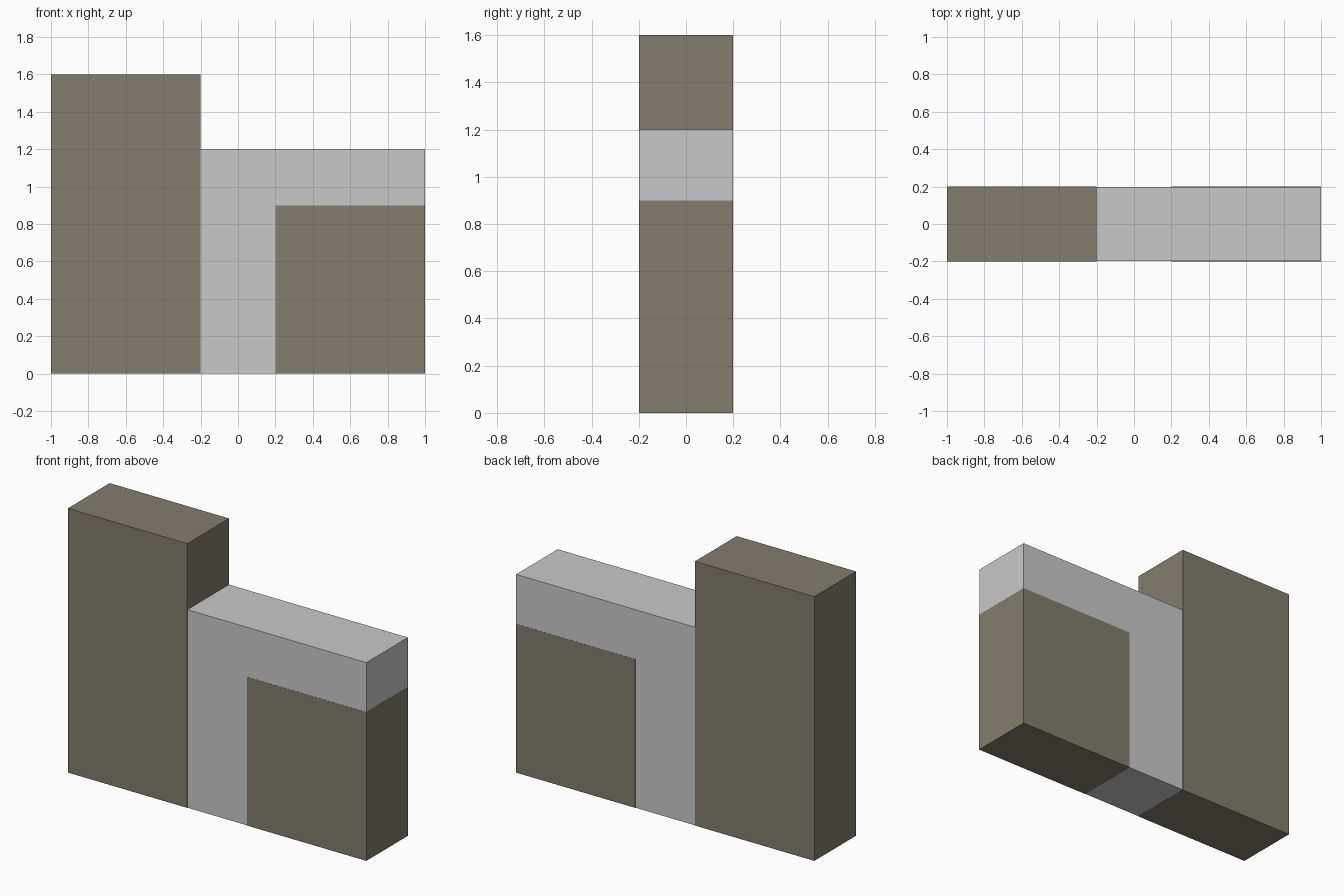
import bpy

if "Cube" in bpy.data.objects:
    bpy.data.objects.remove(bpy.data.objects["Cube"])


def material(name, rgb):
    m = bpy.data.materials.new(name)
    m.diffuse_color = (*rgb, 1.0)
    m.use_nodes = True
    m.node_tree.nodes["Principled BSDF"].inputs["Base Color"].default_value = m.diffuse_color
    return m


brown = material("stone_brown", (0.227, 0.205, 0.150))
grey = material("light_grey", (0.584, 0.584, 0.584))


def box(name, x, y, z, mat):
    """Box from (min, max) ranges on each axis."""
    bpy.ops.mesh.primitive_cube_add(size=1)
    ob = bpy.context.object
    ob.name = name
    ob.location = [(a + b) / 2 for a, b in (x, y, z)]
    ob.scale = [b - a for a, b in (x, y, z)]
    bpy.ops.object.transform_apply(location=True, rotation=False, scale=True)
    ob.data.materials.append(mat)
    return ob


# grey core runs the full length, a hair inside the brown blocks
e = 0.001
box("core_wall", (-1 + e, 1 - e), (-0.2 + e, 0.2 - e), (e, 1.2), grey)

# brown blocks cladding both ends
box("tall_block", (-1, -0.2), (-0.2, 0.2), (0, 1.6), brown)
box("low_block", (0.2, 1), (-0.2, 0.2), (0, 0.9), brown)
